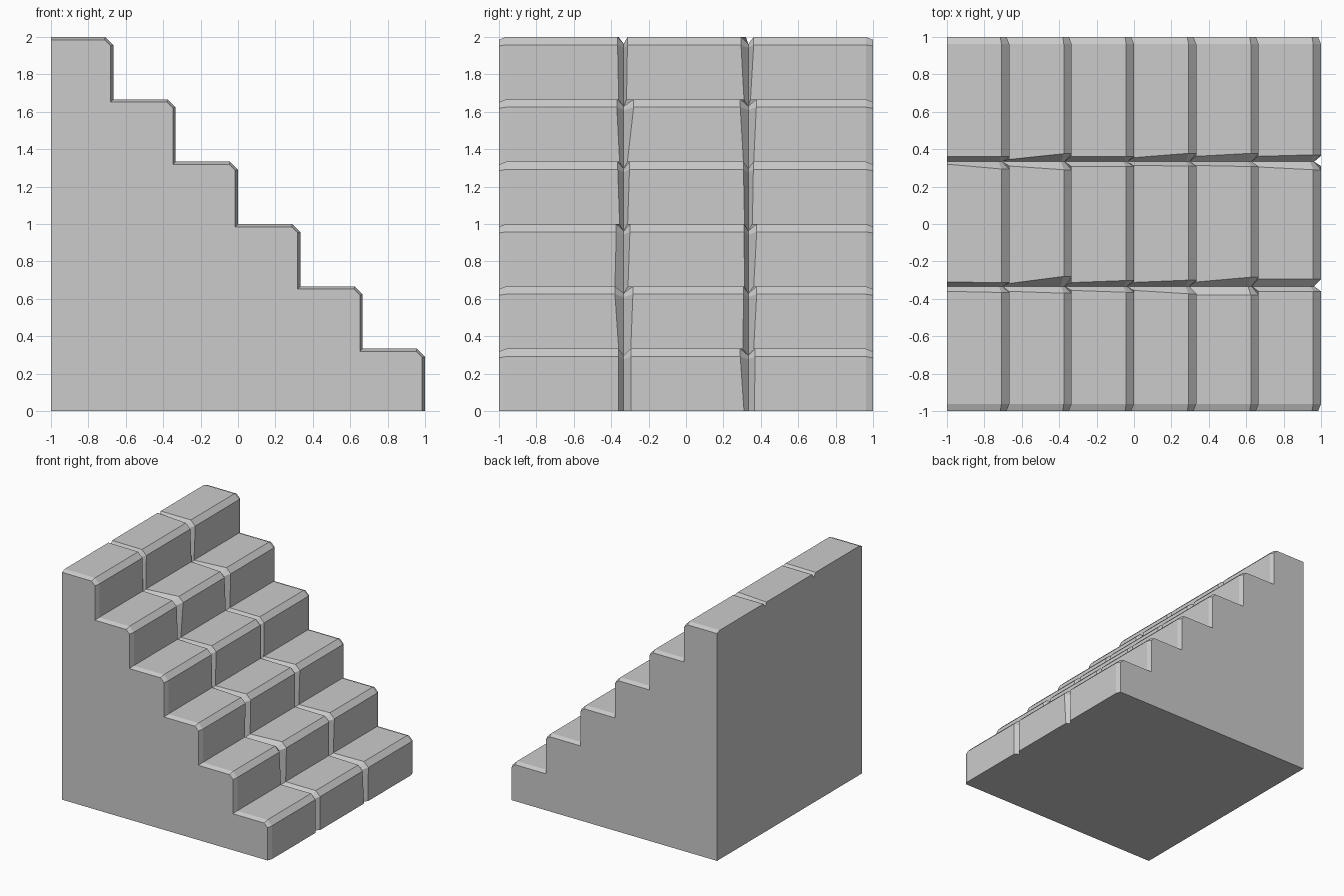
import bpy, bmesh

if "Cube" in bpy.data.objects:
    bpy.data.objects.remove(bpy.data.objects["Cube"])

STEPS, CHAMFER = 6, 0.042

# Wobbling edges of the two joints: y at the back, then (nosing, riser foot) per step
JOINTS = [
    (-0.333,
     [-.36, -.366, -.36, -.37, -.355, -.365, -.355, -.373, -.38, -.38, -.36, -.36, -.36],
     [-.31, -.313, -.318, -.28, -.313, -.302, -.312, -.30, -.31, -.284, -.295, -.295, -.295]),
    (0.333,
     [.32, .294, .31, .29, .307, .307, .313, .31, .313, .307, .305, .29, .31],
     [.362, .362, .345, .376, .362, .36, .355, .378, .362, .378, .362, .37, .365]),
]


def profile(d):
    """Chamfered stair outline (x, z, wobble index), inset by d on treads and risers."""
    c = CHAMFER - d * 0.586
    pts = [(-1, 0, 0), (-1, 2 - d, 0)]
    for i in range(STEPS):
        x = -1 + (i + 1) * 2 / STEPS - d
        z = 2 - i * 2 / STEPS - d
        foot = z - 2 / STEPS if i < STEPS - 1 else 0
        pts += [(x - c, z, 2 * i + 1), (x, z - c, 2 * i + 1), (x, foot, 2 * i + 2)]
    return pts


# Stations across the width: y values and inset depth
stations = [([-1] * 13, 0.015), ([-0.962] * 13, 0)]
for centre, low, high in JOINTS:
    stations += [(low, 0), ([centre] * 13, 0.037), (high, 0)]
stations += [([0.962] * 13, 0), ([1] * 13, 0.015)]

# Loft the outlines into one solid with capped ends
bm = bmesh.new()
rings = [[bm.verts.new((x, ys[k], z)) for x, z, k in profile(d)] for ys, d in stations]
for a, b in zip(rings, rings[1:]):
    for i in range(len(a)):
        j = (i + 1) % len(a)
        bm.faces.new((a[i], a[j], b[j], b[i]))
bm.faces.new(rings[0])
bm.faces.new(rings[-1])
bmesh.ops.recalc_face_normals(bm, faces=bm.faces)

mesh = bpy.data.meshes.new("stone_stairs")
bm.to_mesh(mesh)
bm.free()
bpy.context.collection.objects.link(bpy.data.objects.new("stone_stairs", mesh))
